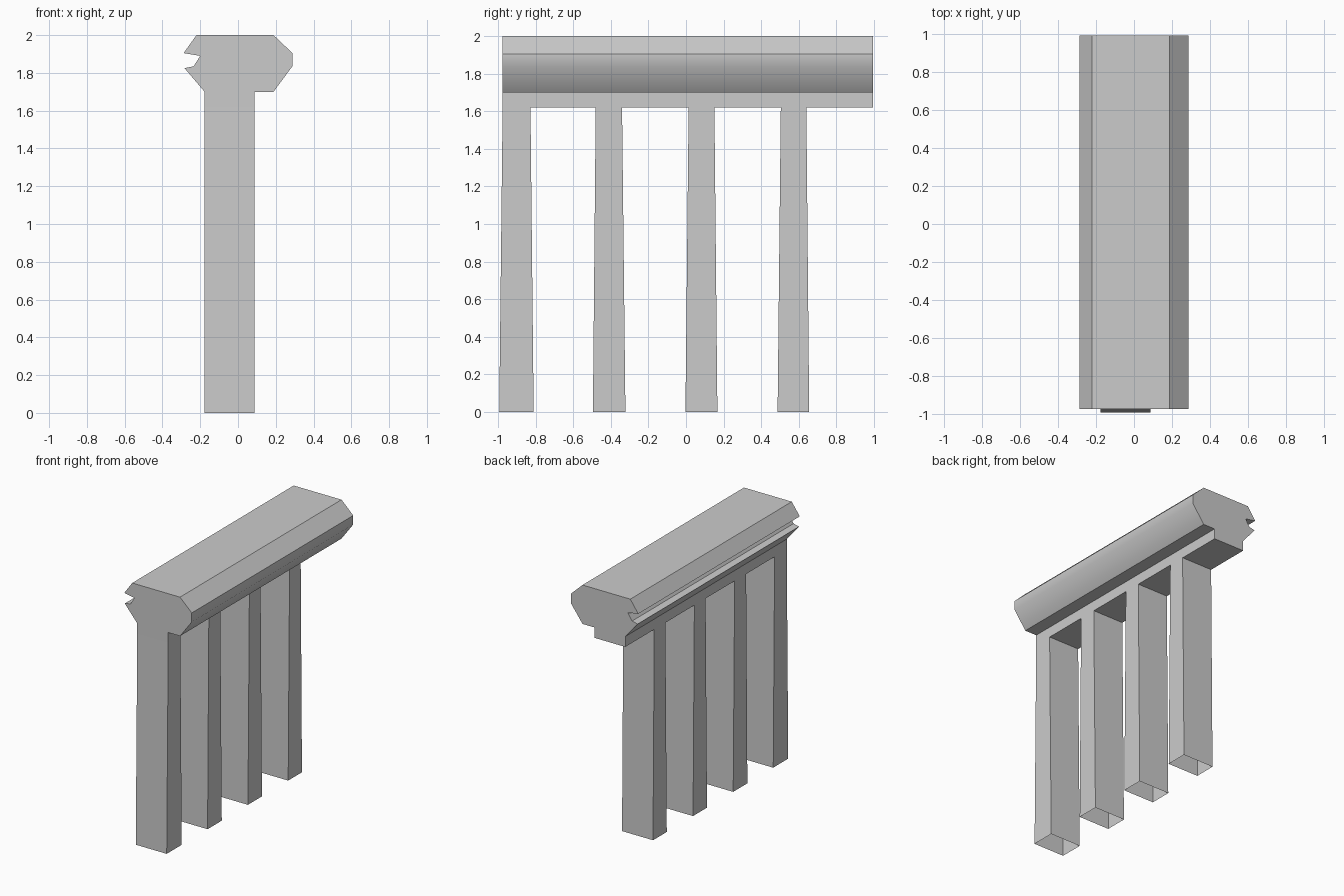
import bpy
import math

if "Cube" in bpy.data.objects:
    bpy.data.objects.remove(bpy.data.objects["Cube"])

Y0, Y1 = -0.975, 0.993          # ends of the rail
X0, X1 = -0.177, 0.087          # sides of the legs
Z_LEG = 1.62                    # top of the legs

# each leg: bottom y range, top y range (slight taper)
LEGS = [
    ((-0.993, -0.81), (Y0, -0.827)),
    ((-0.495, -0.322), (-0.48, -0.34)),
    ((-0.003, 0.167), (0.014, 0.151)),
    ((0.487, 0.655), (0.504, 0.64)),
]


def make_object(name, verts, faces):
    mesh = bpy.data.meshes.new(name)
    mesh.from_pydata(verts, [], faces)
    mesh.update()
    obj = bpy.data.objects.new(name, mesh)
    bpy.context.collection.objects.link(obj)
    return obj


# handrail section (x, z), anticlockwise seen from the front; first edge is the underside
profile = [
    (X0, Z_LEG), (X1, Z_LEG), (X1, 1.70), (0.188, 1.70), (0.288, 1.835),
    (0.288, 1.905), (0.188, 2.0), (-0.22, 2.0), (-0.288, 1.905),
    (-0.20, 1.89), (-0.235, 1.835), (-0.283, 1.825), (X0, 1.70),
]
n = len(profile)
verts = [(x, y, z) for y in (Y0, Y1) for x, z in profile]
faces = [tuple(range(n)), tuple(reversed(range(n, 2 * n)))]
faces += [(i, i + n, (i + 1) % n + n, (i + 1) % n) for i in range(1, n)]

# underside only between the hollow legs
starts = [top[1] for _, top in LEGS]
ends = [top[0] for _, top in LEGS[1:]] + [Y1]
for a, b in zip(starts, ends):
    k = len(verts)
    verts += [(X0, a, Z_LEG), (X0, b, Z_LEG), (X1, b, Z_LEG), (X1, a, Z_LEG)]
    faces.append((k, k + 1, k + 2, k + 3))
rail = make_object("handrail", verts, faces)

# soft shading on the rounded right side of the rail
bpy.context.view_layer.objects.active = rail
rail.select_set(True)
bpy.ops.object.shade_smooth_by_angle(angle=math.radians(40))
rail.select_set(False)

# tapered legs, open at the foot and where they join the rail
for i, (bottom, top) in enumerate(LEGS, 1):
    ring = []
    for (a, b), z in ((bottom, 0.0), (top, Z_LEG)):
        ring += [(X0, a, z), (X1, a, z), (X1, b, z), (X0, b, z)]
    sides = [(j, (j + 1) % 4, (j + 1) % 4 + 4, j + 4) for j in range(4)]
    make_object(f"leg_{i}", ring, sides)
